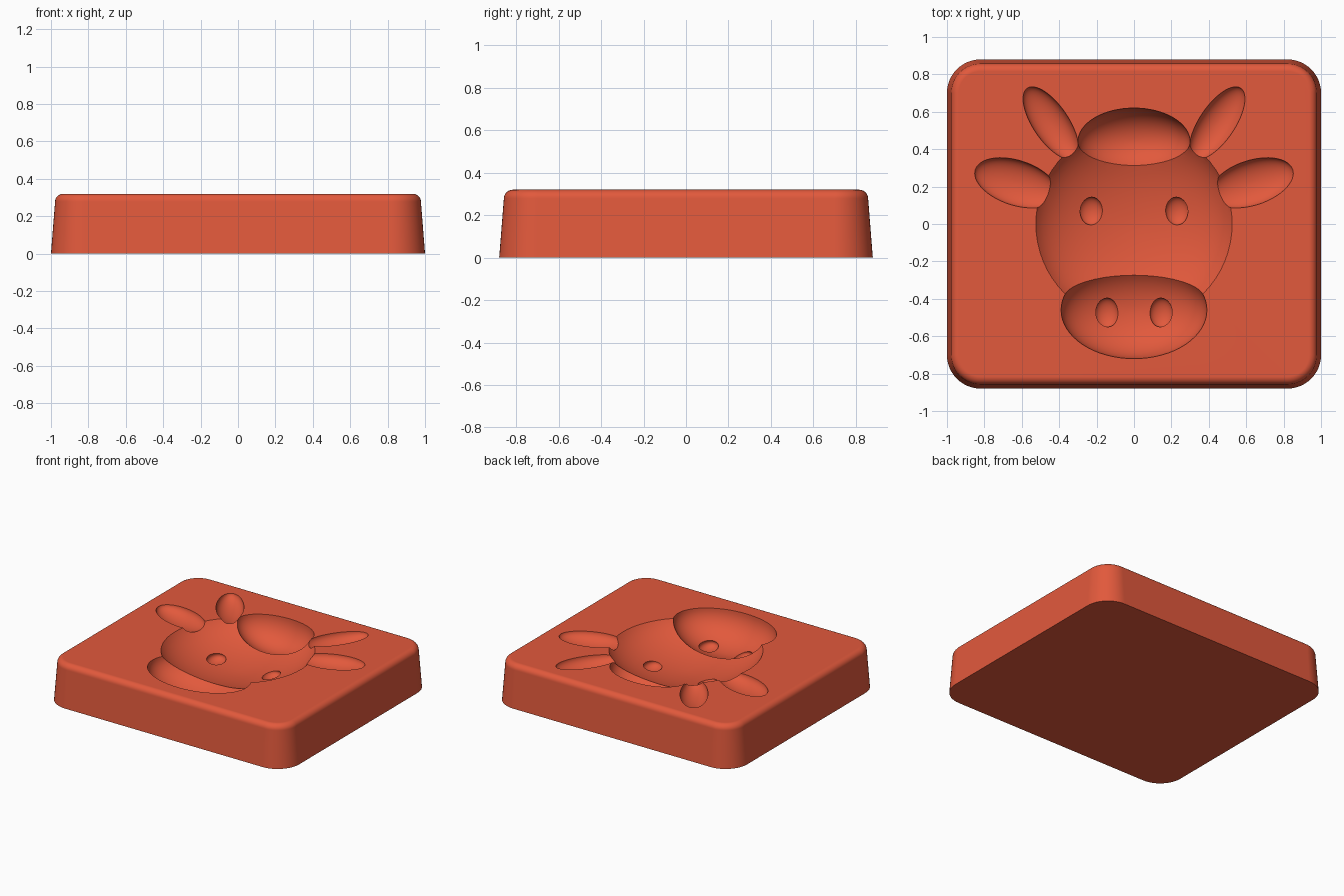
import bpy
import bmesh
from math import sin, cos, pi, radians

cube = bpy.data.objects.get("Cube")
if cube:
    bpy.data.objects.remove(cube, do_unlink=True)

TOP = 0.32
HALF_X, HALF_Y = 1.0, 0.88
CORNER = 0.18

# Single terracotta red material
red = bpy.data.materials.new("terracotta_red")
red.use_nodes = True
colour = (0.76, 0.1, 0.045, 1)
red.diffuse_color = colour
red.node_tree.nodes["Principled BSDF"].inputs["Base Color"].default_value = colour


def rounded_ring(bm, inset, z, steps=12):
    """One rounded rectangle of vertices, shrunk by inset."""
    r = CORNER - inset
    ring = []
    for quarter, (sx, sy) in enumerate([(1, 1), (-1, 1), (-1, -1), (1, -1)]):
        for i in range(steps + 1):
            a = (quarter + i / steps) * pi / 2
            ring.append(bm.verts.new((sx * (HALF_X - CORNER) + r * cos(a),
                                      sy * (HALF_Y - CORNER) + r * sin(a), z)))
    return ring


# Slab: tapered sides with a rounded top edge
fillet = 0.042
profile = [(0, 0)]
for i in range(9):
    a = i / 8 * pi / 2
    profile.append((0.022 + fillet * (1 - cos(a)), TOP - fillet * (1 - sin(a))))

bm = bmesh.new()
rings = [rounded_ring(bm, inset, z) for inset, z in profile]
count = len(rings[0])
for low, high in zip(rings, rings[1:]):
    for i in range(count):
        j = (i + 1) % count
        bm.faces.new((low[i], low[j], high[j], high[i]))
bm.faces.new(rings[0][::-1])
bm.faces.new(rings[-1])
mesh = bpy.data.meshes.new("mould_slab")
bm.to_mesh(mesh)
bm.free()
mesh.materials.append(red)
slab = bpy.data.objects.new("mould_slab", mesh)
bpy.context.collection.objects.link(slab)


def hollow(name, centre, radii, turn=0):
    """Press an ellipsoid into the slab."""
    bpy.ops.mesh.primitive_uv_sphere_add(segments=64, ring_count=32, radius=1, location=centre,
                                         rotation=(0, 0, radians(turn)))
    cutter = bpy.context.object
    cutter.name = name + "_cutter"
    cutter.scale = radii
    cutter.hide_render = True
    cutter.data.materials.append(red)
    bpy.context.view_layer.update()
    mod = slab.modifiers.new(name, 'BOOLEAN')
    mod.operation = 'DIFFERENCE'
    mod.solver = 'EXACT'
    mod.object = cutter
    bpy.ops.object.select_all(action='DESELECT')
    bpy.context.view_layer.objects.active = slab
    slab.select_set(True)
    bpy.ops.object.modifier_apply(modifier=mod.name)
    bpy.data.objects.remove(cutter, do_unlink=True)


# Face, muzzle and tuft hollows
hollow("head", (0, 0, TOP + 0.08), (0.552, 0.552, 0.26))
hollow("muzzle", (0, -0.46, TOP + 0.001), (0.39, 0.26, 0.21))
hollow("tuft", (0, 0.44, TOP + 0.001), (0.3, 0.18, 0.19))

# Paired hollows
for side, s in (("left", 1), ("right", -1)):
    hollow(side + "_ear", (s * 0.63, 0.22, TOP + 0.001), (0.23, 0.12, 0.07), s * 18)
    hollow(side + "_horn", (s * 0.445, 0.54, TOP + 0.001), (0.225, 0.095, 0.07), s * 56)
    hollow(side + "_eye", (s * 0.23, 0.07, TOP - 0.155), (0.063, 0.075, 0.04))
    hollow(side + "_nostril", (s * 0.147, -0.475, TOP - 0.194), (0.063, 0.08, 0.04))

# Smooth shading with crisp rims
bpy.ops.object.shade_smooth_by_angle(angle=radians(25))
weighted = slab.modifiers.new("even_normals", 'WEIGHTED_NORMAL')
weighted.keep_sharp = True
